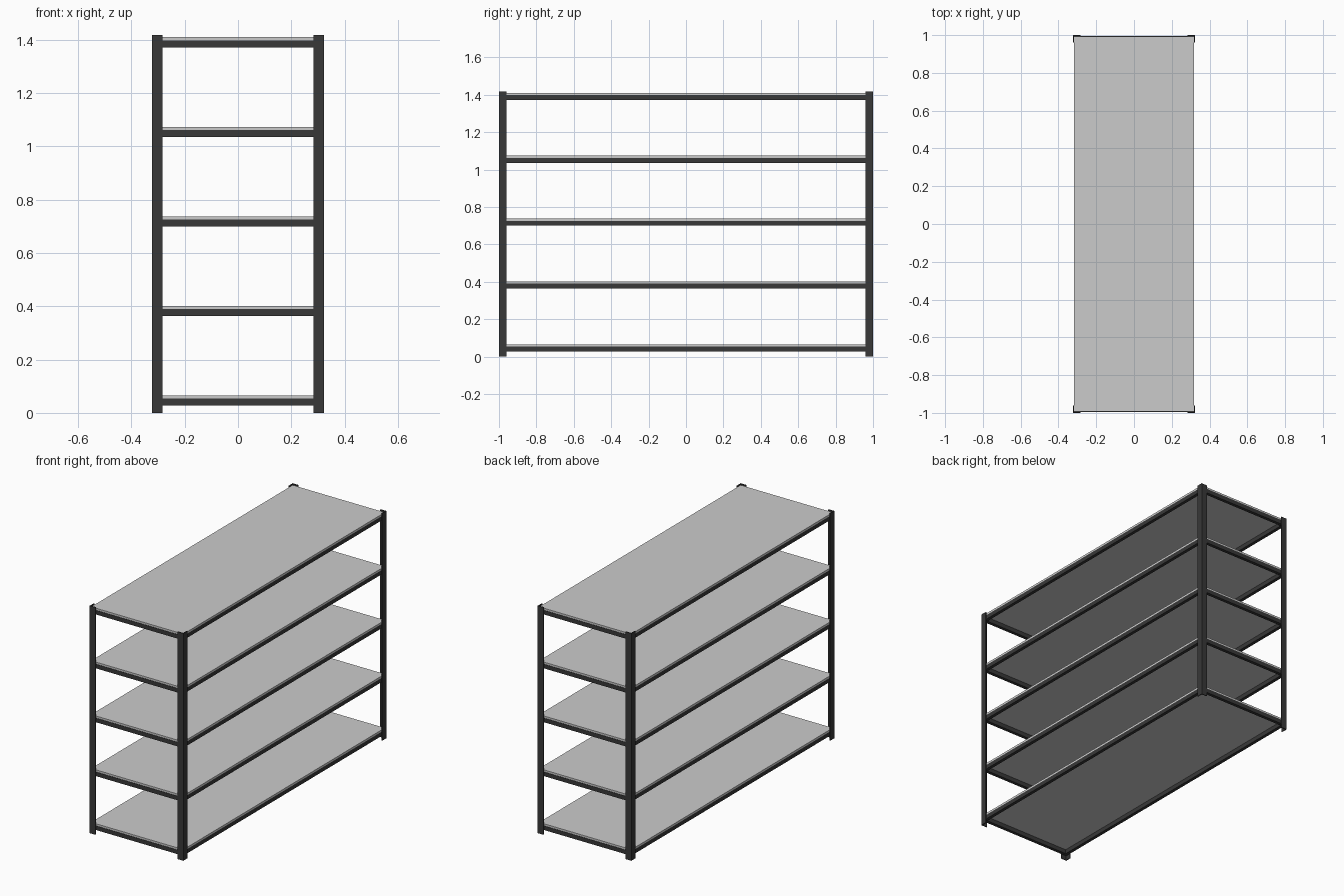
import bpy, bmesh

if "Cube" in bpy.data.objects:
    bpy.data.objects.remove(bpy.data.objects["Cube"])

HX, HY, H = 0.323, 1.0, 1.418      # half width, half length, post height
FLANGE, T = 0.04, 0.005            # angle-iron flange width and thickness
BEAM_W, BEAM_H = 0.02, 0.026
BOARD_H = 0.012
SHELF_TOPS = [0.066 + 0.336 * i for i in range(5)]

metal = bpy.data.materials.new("dark_metal")
metal.diffuse_color = (0.04, 0.04, 0.04, 1)
metal.use_nodes = True
metal.node_tree.nodes["Principled BSDF"].inputs["Base Color"].default_value = metal.diffuse_color


def add_object(name, bm, mat=None):
    bmesh.ops.recalc_face_normals(bm, faces=bm.faces)
    mesh = bpy.data.meshes.new(name)
    bm.to_mesh(mesh)
    bm.free()
    obj = bpy.data.objects.new(name, mesh)
    bpy.context.collection.objects.link(obj)
    if mat:
        mesh.materials.append(mat)
    return obj


def prism(name, outline, z0, z1, mat=None):
    """Extrude a flat outline from z0 up to z1."""
    bm = bmesh.new()
    face = bm.faces.new([bm.verts.new((x, y, z0)) for x, y in outline])
    ext = bmesh.ops.extrude_face_region(bm, geom=[face])
    verts = [g for g in ext["geom"] if isinstance(g, bmesh.types.BMVert)]
    bmesh.ops.translate(bm, verts=verts, vec=(0, 0, z1 - z0))
    return add_object(name, bm, mat)


def box(name, x0, x1, y0, y1, z0, z1, mat=None):
    return prism(name, [(x0, y0), (x1, y0), (x1, y1), (x0, y1)], z0, z1, mat)


# L-section corner posts
for sx, side in ((-1, "left"), (1, "right")):
    for sy, end in ((-1, "front"), (1, "back")):
        profile = [(HX, HY), (HX - FLANGE, HY), (HX - FLANGE, HY - T),
                   (HX - T, HY - T), (HX - T, HY - FLANGE), (HX, HY - FLANGE)]
        prism(f"{end}_{side}_post", [(sx * x, sy * y) for x, y in profile], 0, H, metal)

# Shelf levels: a board resting on a rectangle of beams
bx, by = HX - T, HY - T
for i, top in enumerate(SHELF_TOPS, 1):
    z1 = top - BOARD_H
    z0 = z1 - BEAM_H
    box(f"shelf_board_{i}", -bx, bx, -by + 0.002, by - 0.002, z1, top)
    for s, side in ((-1, "left"), (1, "right")):
        xs = sorted((s * bx, s * (bx - BEAM_W)))
        box(f"{side}_beam_{i}", *xs, -by, by, z0, z1, metal)
    for s, end in ((-1, "front"), (1, "back")):
        ys = sorted((s * by, s * (by - BEAM_W)))
        box(f"{end}_beam_{i}", -bx + BEAM_W, bx - BEAM_W, *ys, z0, z1, metal)
